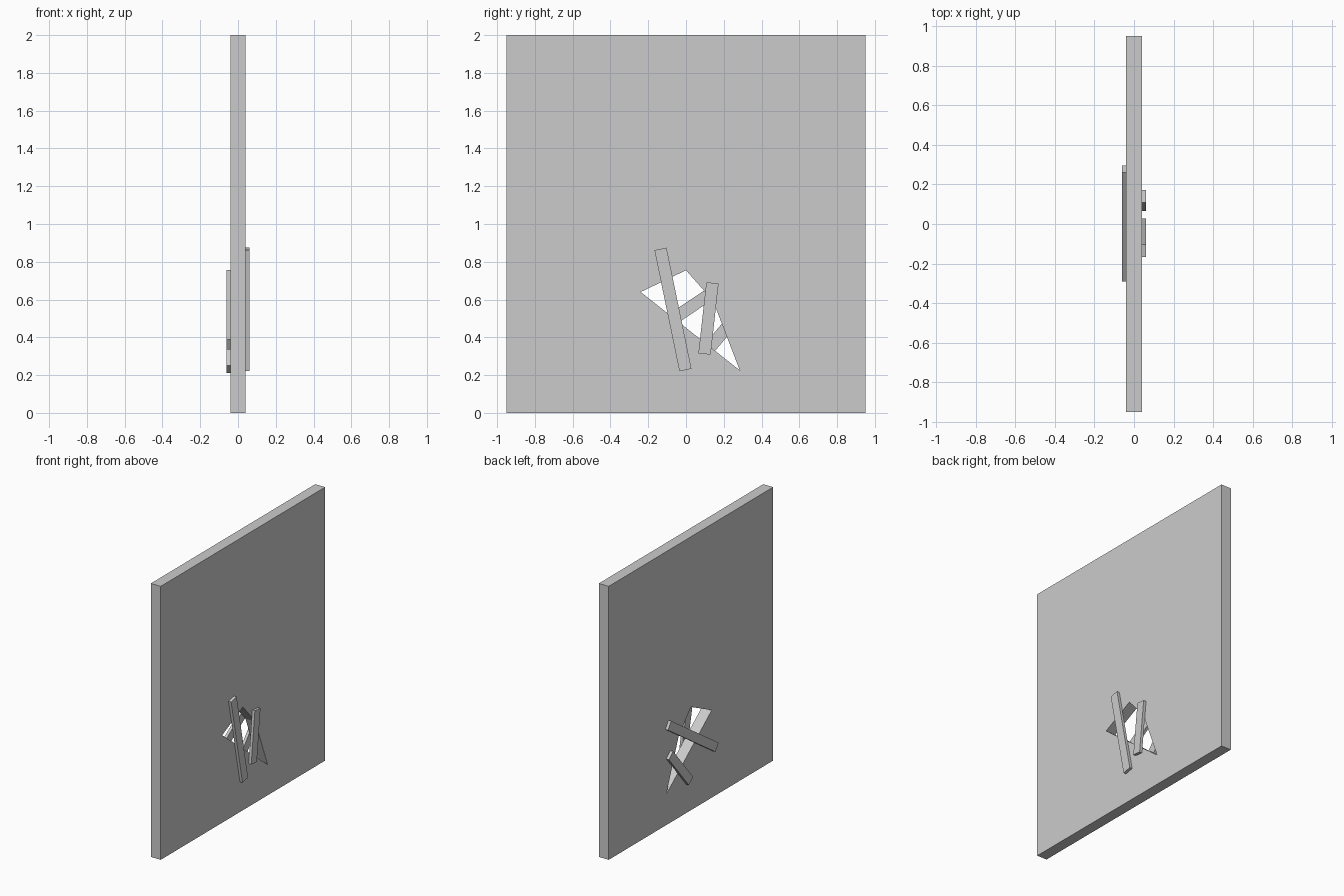
import bpy, bmesh, math

if "Cube" in bpy.data.objects:
    bpy.data.objects.remove(bpy.data.objects["Cube"])

WALL_T = 0.08    # wall thickness along x
PLANK_W = 0.065
PLANK_T = 0.021


def new_object(name, bm):
    bmesh.ops.recalc_face_normals(bm, faces=bm.faces)
    mesh = bpy.data.meshes.new(name)
    bm.to_mesh(mesh)
    bm.free()
    ob = bpy.data.objects.new(name, mesh)
    bpy.context.collection.objects.link(ob)
    return ob


def wall(outline, hole):
    # fill between the outline and the hole, then extrude along x
    bm = bmesh.new()
    for loop in (outline, hole):
        vs = [bm.verts.new((-WALL_T / 2, y, z)) for y, z in loop]
        for i, v in enumerate(vs):
            bm.edges.new((v, vs[(i + 1) % len(vs)]))
    bmesh.ops.triangle_fill(bm, use_beauty=True, edges=bm.edges[:])
    ext = bmesh.ops.extrude_face_region(bm, geom=bm.faces[:], use_keep_orig=True)
    moved = [g for g in ext["geom"] if isinstance(g, bmesh.types.BMVert)]
    bmesh.ops.translate(bm, verts=moved, vec=(WALL_T, 0, 0))
    return new_object("wall", bm)


def plank(name, side, a, b):
    # board from a to b (y, z), nailed to the +x or -x face
    dy, dz = b[0] - a[0], b[1] - a[1]
    bm = bmesh.new()
    bmesh.ops.create_cube(bm, size=1)
    bmesh.ops.scale(bm, verts=bm.verts, vec=(PLANK_T, math.hypot(dy, dz), PLANK_W))
    ob = new_object(name, bm)
    ob.location = (side * (WALL_T + PLANK_T) / 2,
                   (a[0] + b[0]) / 2, (a[1] + b[1]) / 2)
    ob.rotation_euler.x = math.atan2(dz, dy)


# Wall panel with a jagged hole
wall([(-0.95, 0), (0.95, 0), (0.95, 2), (-0.95, 2)],
     [(-0.24, 0.64), (0.0, 0.755), (0.143, 0.594), (0.285, 0.225)])

# Boards over the hole, two on each face
plank("long_plank_right", 1, (-0.003, 0.227), (-0.135, 0.868))
plank("short_plank_right", 1, (0.098, 0.312), (0.14, 0.688))
plank("long_plank_left", -1, (-0.272, 0.362), (0.277, 0.73))
plank("short_plank_left", -1, (0.03, 0.231), (0.26, 0.505))
